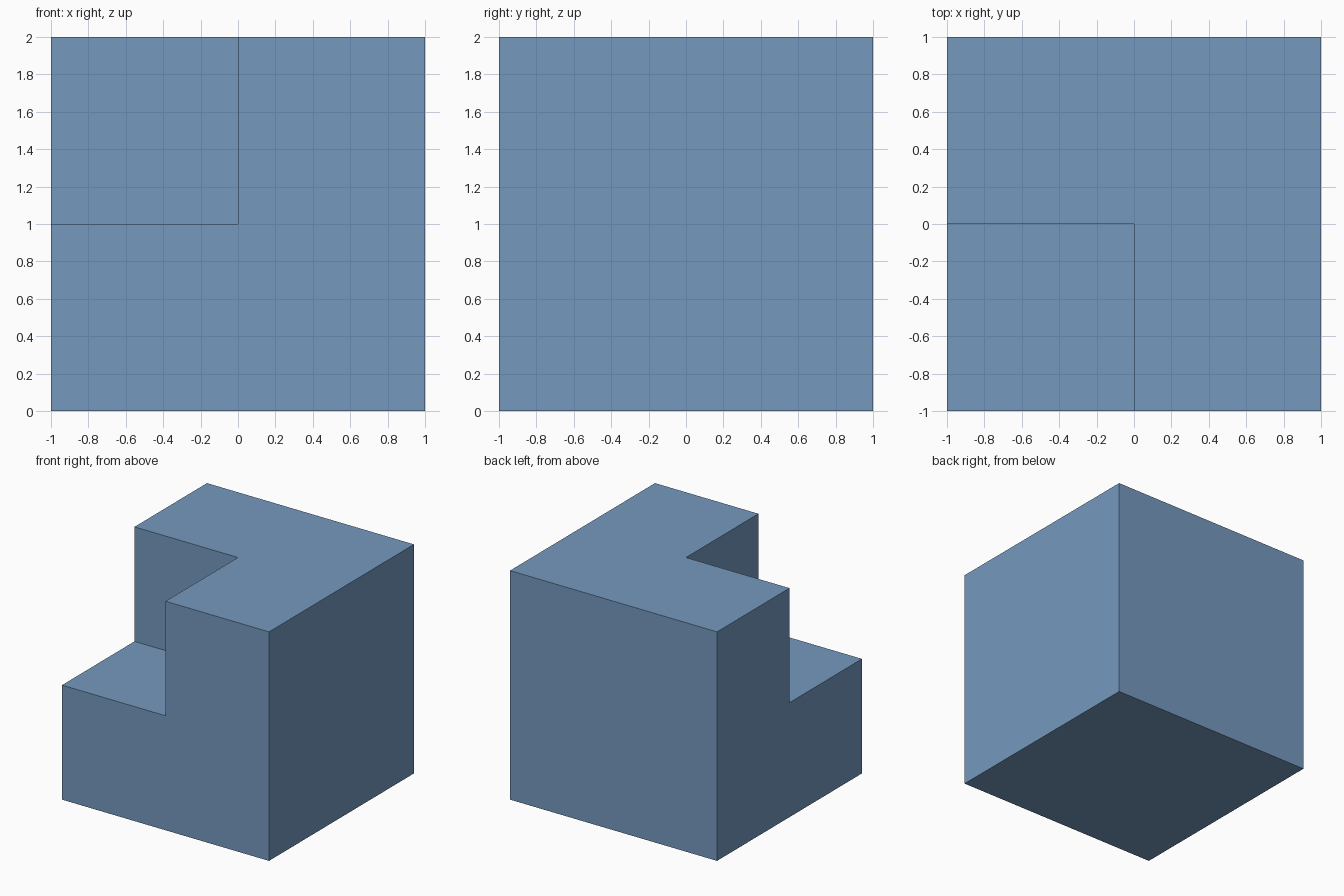
import bpy

default = bpy.data.objects.get("Cube")
if default:
    bpy.data.objects.remove(default, do_unlink=True)

# Single blue material
blue = bpy.data.materials.new("steel blue")
blue.use_nodes = True
colour = (0.178, 0.319, 0.521, 1.0)
blue.diffuse_color = colour
blue.node_tree.nodes["Principled BSDF"].inputs["Base Color"].default_value = colour


def box(name, low, high):
    """Axis-aligned box between two corners, with its size in the mesh."""
    centre = [(a + b) / 2 for a, b in zip(low, high)]
    bpy.ops.mesh.primitive_cube_add(size=1, location=centre)
    obj = bpy.context.object
    obj.name = obj.data.name = name
    obj.scale = [b - a for a, b in zip(low, high)]
    bpy.ops.object.transform_apply(location=True, rotation=False, scale=True)
    obj.data.materials.append(blue)
    return obj


# Cutter for the upper front corner, oversized on its outer sides
cutter = box("corner_cutter", (-1.5, -1.5, 1), (0, 0, 2.5))
cutter.hide_render = True

# Main block with the corner octant removed
block = box("notched_block", (-1, -1, 0), (1, 1, 2))
notch = block.modifiers.new("corner notch", 'BOOLEAN')
notch.operation = 'DIFFERENCE'
notch.solver = 'EXACT'
notch.object = cutter
bpy.context.view_layer.objects.active = block
bpy.ops.object.modifier_apply(modifier=notch.name)

bpy.data.objects.remove(cutter, do_unlink=True)
